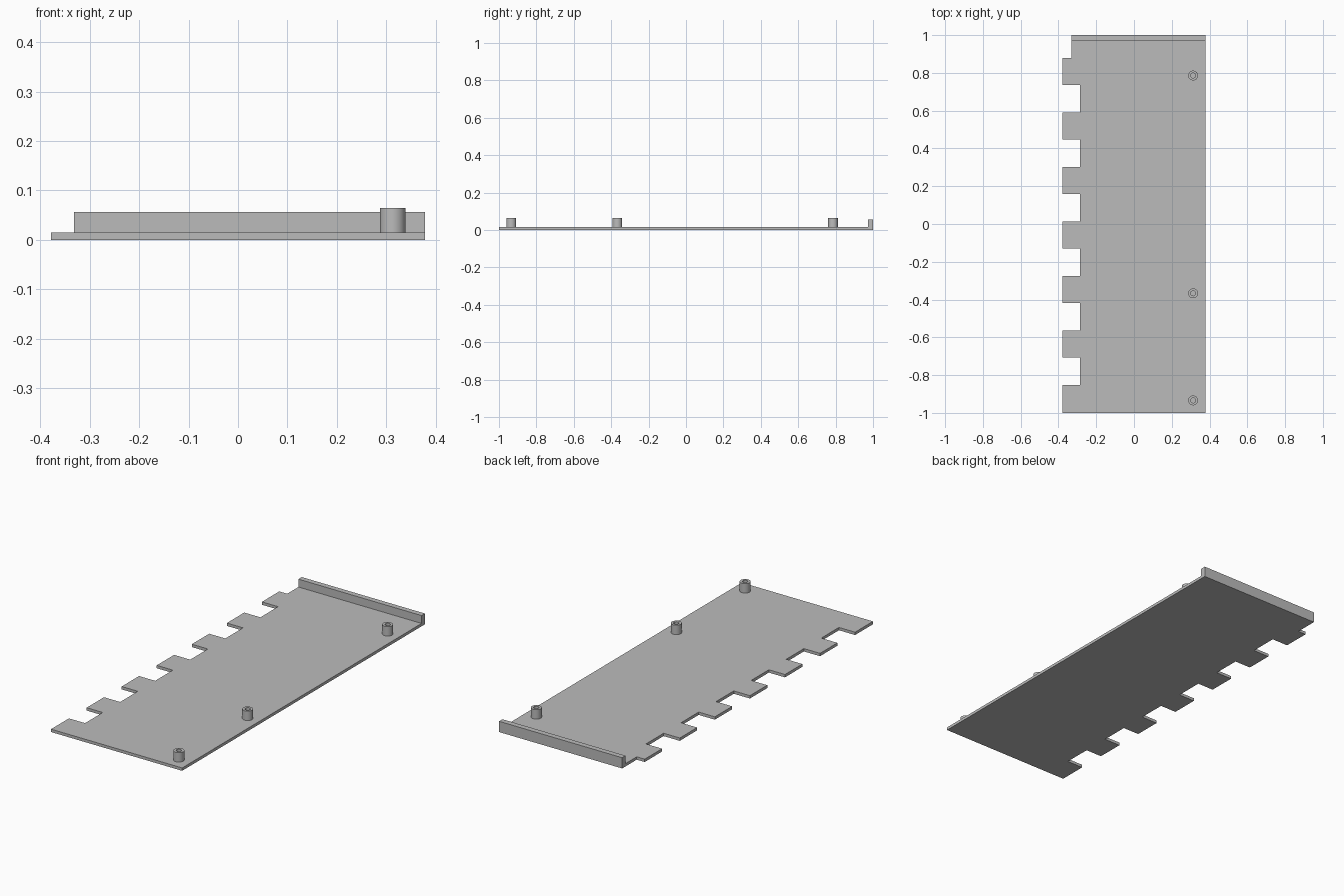
import bpy, bmesh
from math import radians

cube = bpy.data.objects.get("Cube")
if cube:
    bpy.data.objects.remove(cube, do_unlink=True)

grey = bpy.data.materials.new("plain grey")
grey.use_nodes = True
colour = (0.5, 0.5, 0.5, 1)
grey.diffuse_color = colour
grey.node_tree.nodes["Principled BSDF"].inputs["Base Color"].default_value = colour

PLATE_TOP = 0.015
RIGHT, LEFT, NOTCH, STEP = -0.378, 0.378, -0.285, -0.332


def finish(name, bm):
    bmesh.ops.recalc_face_normals(bm, faces=bm.faces)
    mesh = bpy.data.meshes.new(name)
    bm.to_mesh(mesh)
    bm.free()
    mesh.materials.append(grey)
    obj = bpy.data.objects.new(name, mesh)
    bpy.context.collection.objects.link(obj)
    return obj


def extrude_outline(name, outline, bottom, top):
    bm = bmesh.new()
    face = bm.faces.new([bm.verts.new((x, y, bottom)) for x, y in outline])
    result = bmesh.ops.extrude_face_region(bm, geom=[face])
    verts = [v for v in result["geom"] if isinstance(v, bmesh.types.BMVert)]
    bmesh.ops.translate(bm, verts=verts, vec=(0, 0, top - bottom))
    return finish(name, bm)


# Plate with a row of square teeth along its right edge
outline = [(LEFT, -1), (LEFT, 1), (STEP, 1), (STEP, 0.88)]
for i in range(7):
    upper = 0.88 - i * 0.2888
    lower = upper - 0.143
    outline.append((RIGHT, upper))
    if i < 6:
        outline += [(RIGHT, lower), (NOTCH, lower), (NOTCH, upper - 0.2888)]
outline.append((RIGHT, -1))
extrude_outline("toothed_plate", outline, 0, PLATE_TOP)

# Upright lip along the back edge
lip = [(STEP, 0.972), (LEFT, 0.972), (LEFT, 1), (STEP, 1)]
extrude_outline("back_lip", lip, PLATE_TOP, 0.056)


# Hollow screw posts, spun from a wall profile
def post(name, y):
    bm = bmesh.new()
    profile = [(0.026, PLATE_TOP), (0.026, 0.064), (0.013, 0.064), (0.013, PLATE_TOP)]
    verts = [bm.verts.new((r, 0, z)) for r, z in profile]
    edges = [bm.edges.new((verts[i], verts[(i + 1) % 4])) for i in range(4)]
    bmesh.ops.spin(bm, geom=verts + edges, cent=(0, 0, 0), axis=(0, 0, 1),
                   angle=radians(360), steps=40)
    bmesh.ops.remove_doubles(bm, verts=bm.verts, dist=0.0001)
    obj = finish(name, bm)
    obj.location = (0.313, y, 0)
    bpy.ops.object.select_all(action="DESELECT")
    obj.select_set(True)
    bpy.context.view_layer.objects.active = obj
    bpy.ops.object.shade_smooth_by_angle(angle=radians(30))


for name, y in (("front_post", -0.934), ("middle_post", -0.367), ("back_post", 0.786)):
    post(name, y)
